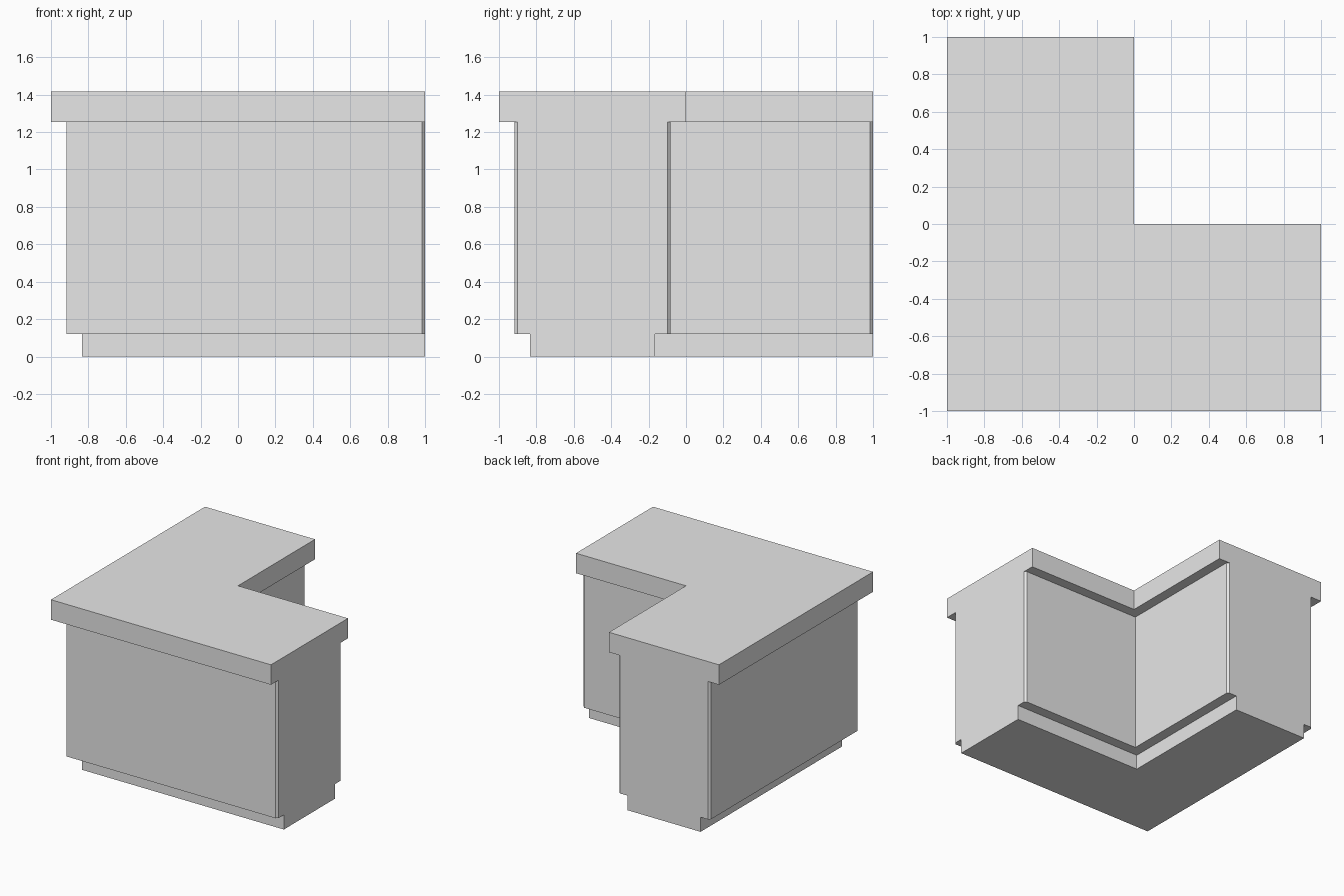
import bpy
import bmesh

# Remove the default cube
cube = bpy.data.objects.get("Cube")
if cube:
    bpy.data.objects.remove(cube, do_unlink=True)

# Single light grey material
GREY = (0.8, 0.8, 0.8, 1.0)
grey = bpy.data.materials.new("light_grey")
grey.use_nodes = True
grey.diffuse_color = GREY
for node in grey.node_tree.nodes:
    if node.type == 'BSDF_PRINCIPLED':
        node.inputs["Base Color"].default_value = GREY

END = 1.0  # both arms stop here


def l_block(name, outer, inner, bottom, top, chamfer=0.0):
    """Extrude an L profile, symmetric about the diagonal, with optional end chamfers."""
    # Half of the outline: the arm along x, from the outer to the inner corner
    if chamfer:
        arm = [(END - chamfer, outer), (END, outer + chamfer),
               (END, inner - chamfer), (END - chamfer, inner)]
    else:
        arm = [(END, outer), (END, inner)]
    mirrored = [(y, x) for x, y in reversed(arm)]
    outline = [(outer, outer)] + arm + [(inner, inner)] + mirrored

    bm = bmesh.new()
    face = bm.faces.new([bm.verts.new((x, y, bottom)) for x, y in outline])
    result = bmesh.ops.extrude_face_region(bm, geom=[face])
    raised = [g for g in result["geom"] if isinstance(g, bmesh.types.BMVert)]
    bmesh.ops.translate(bm, verts=raised, vec=(0, 0, top - bottom))
    bmesh.ops.recalc_face_normals(bm, faces=bm.faces)

    mesh = bpy.data.meshes.new(name)
    bm.to_mesh(mesh)
    bm.free()
    mesh.materials.append(grey)
    obj = bpy.data.objects.new(name, mesh)
    bpy.context.collection.objects.link(obj)
    return obj


# Recessed plinth, cabinet body with chamfered ends, overhanging worktop
l_block("plinth", -0.833, -0.167, 0.0, 0.12)
l_block("cabinet_body", -0.917, -0.083, 0.12, 1.253, chamfer=0.0165)
l_block("worktop", -1.0, 0.0, 1.253, 1.417)
